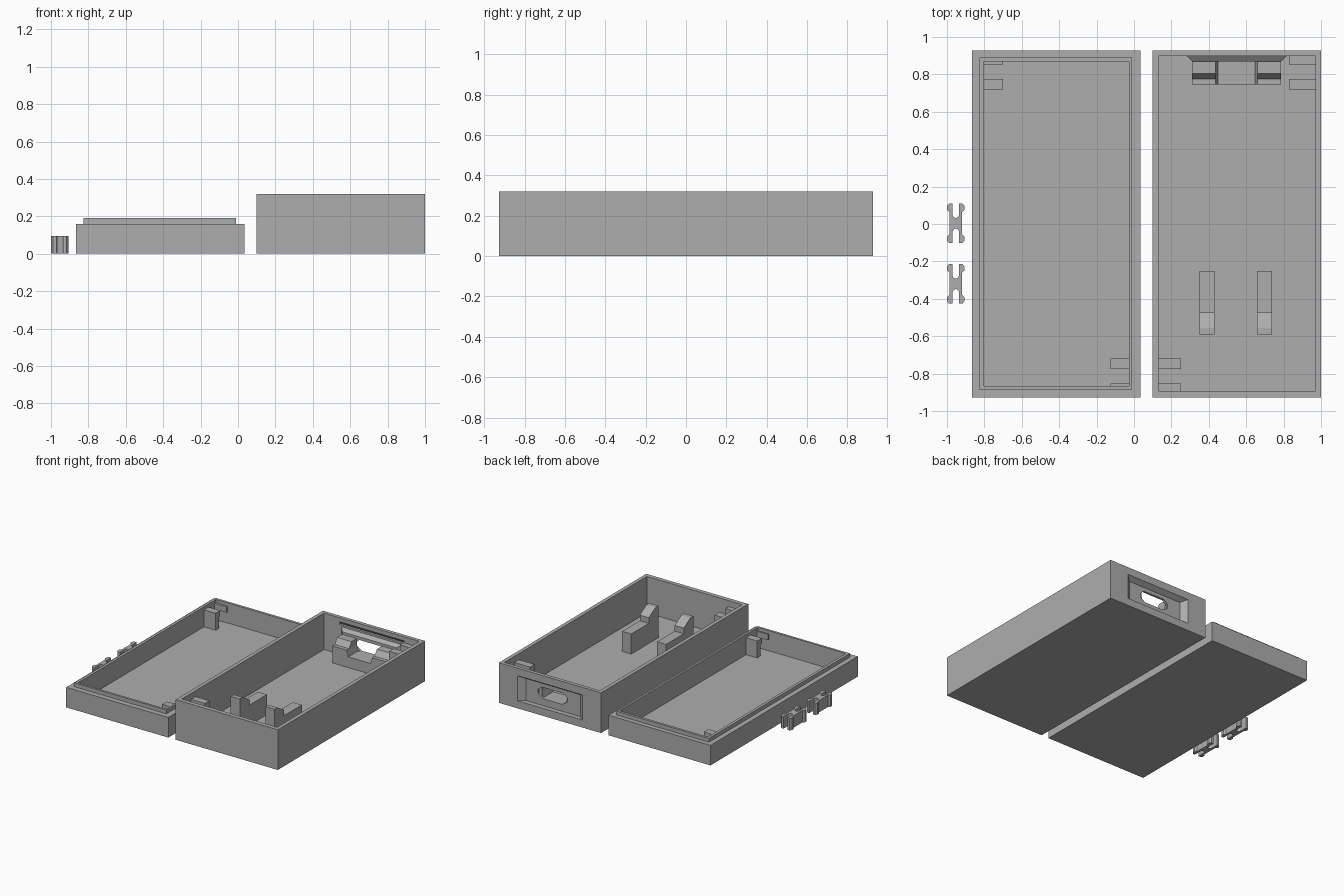
import bpy, bmesh, math

if "Cube" in bpy.data.objects:
    bpy.data.objects.remove(bpy.data.objects["Cube"])

grey = bpy.data.materials.new("plain_grey")
grey.diffuse_color = (0.42, 0.42, 0.42, 1)
grey.use_nodes = True
grey.node_tree.nodes["Principled BSDF"].inputs["Base Color"].default_value = grey.diffuse_color


def finish(bm, name):
    bmesh.ops.recalc_face_normals(bm, faces=bm.faces)
    me = bpy.data.meshes.new(name)
    bm.to_mesh(me)
    bm.free()
    me.materials.append(grey)
    ob = bpy.data.objects.new(name, me)
    bpy.context.collection.objects.link(ob)
    return ob


def loft(name, rings):
    """Bridge successive point rings and cap both ends."""
    bm = bmesh.new()
    vs = [[bm.verts.new(p) for p in r] for r in rings]
    n = len(vs[0])
    for a, b in zip(vs, vs[1:]):
        for i in range(n):
            j = (i + 1) % n
            bm.faces.new((a[i], a[j], b[j], b[i]))
    bm.faces.new(vs[0])
    bm.faces.new(vs[-1])
    return finish(bm, name)


def rect_z(x0, x1, y0, y1, z):
    return [(x0, y0, z), (x1, y0, z), (x1, y1, z), (x0, y1, z)]


def rect_y(x0, x1, z0, z1, y):
    return [(x0, y, z0), (x1, y, z0), (x1, y, z1), (x0, y, z1)]


def along_x(name, yz, x0, x1):
    return loft(name, [[(x, y, z) for y, z in yz] for x in (x0, x1)])


def boolean(target, tool, op):
    m = target.modifiers.new(op, 'BOOLEAN')
    m.object, m.operation, m.solver = tool, op, 'EXACT'
    bpy.context.view_layer.objects.active = target
    bpy.ops.object.modifier_apply(modifier=m.name)
    bpy.data.objects.remove(tool)


# Shallow lid tray with a stepped lip
lo = (-0.865, 0.035, -0.927, 0.927)
lip = (-0.825, -0.012, -0.885, 0.89)
li = (-0.803, -0.027, -0.867, 0.87)
loft("lid_tray", [rect_z(*r, z) for r, z in
                  ((lo, 0), (lo, .16), (lip, .16), (lip, .19), (li, .19), (li, .03))])

# Deep base tray
bo = (0.10, 1.0, -0.927, 0.927)
bi = (0.13, 0.97, -0.893, 0.898)
base = loft("base_tray", [rect_z(*r, z) for r, z in
                          ((bo, 0), (bo, .32), (bi, .32), (bi, .03))])

# Back wall: inner bulge, outer tapered recess, chamfered port and a thin groove
boolean(base, loft("bulge", [rect_y(.265, .835, .02, .262, .91),
                             rect_y(.285, .815, .02, .25, .896),
                             rect_y(.31, .787, .02, .23, .87)]), 'UNION')
boolean(base, loft("recess", [rect_y(.26, .84, .055, .265, .935),
                              rect_y(.265, .835, .06, .26, .927),
                              rect_y(.31, .787, .06, .235, .888)]), 'DIFFERENCE')
port = [(.47, .115), (.64, .115), (.685, .145), (.685, .175), (.65, .205),
        (.46, .205), (.425, .175), (.425, .145)]
boolean(base, loft("port", [[(x, y, z) for x, z in port] for y in (.84, .95)]), 'DIFFERENCE')
boolean(base, along_x("groove", [(.89, .265), (.89, .288), (.898, .288), (.912, .268)],
                      .265, .835), 'DIFFERENCE')


# Corner clip sockets: slotted towers with a small undercut below the top ledge
def socket(name, x0, x1, wall, top, side):
    cut = top - .045
    post = [(.718, .03), (.76, .03), (.76, cut), (.776, cut), (.776, top), (.718, top)]
    back = [(wall, .03), (wall, top), (.853, top), (.853, cut), (.866, cut), (.866, .03)]
    for part, prof in (("post", post), ("back", back)):
        along_x(name + "_" + part, [(side * y, z) for y, z in prof], x0, x1)


socket("lid_back_socket", -.805, -.70, .872, .165, 1)
socket("lid_front_socket", -.125, -.025, .869, .165, -1)
socket("base_back_socket", .83, .972, .90, .272, 1)
socket("base_front_socket", .128, .25, .895, .272, -1)

# Two stepped board supports with a sloped stop
stop = [(-.25, .02), (-.25, .19), (-.472, .19), (-.472, .235), (-.555, .285),
        (-.592, .285), (-.592, .02)]
for i, x in enumerate((.35, .658)):
    along_x(f"board_support_{i + 1}", stop, x, x + .08)

# Cradle in front of the port: raised stepped ends and a low middle with sloped sides
shelf = [(.745, .02), (.745, .165), (.775, .165), (.805, .21), (.872, .21), (.872, .02)]
for i, (x0, x1) in enumerate(((.31, .437), (.66, .787))):
    along_x(f"cradle_end_{i + 1}", shelf, x0, x1)
mid = [(.437, .02), (.437, .165), (.45, .115), (.647, .115), (.66, .165), (.66, .02)]
loft("cradle_middle", [[(x, y, z) for x, z in mid] for y in (.745, .872)])

# Two H-shaped snap clips, mirrored from a quarter outline
quarter = [(.034, 0), (.034, .06), (.047, .072), (.047, .092), (.036, .106), (.017, .106)]
quarter += [(.017 * math.cos(a), .045 - .017 * math.sin(a))
            for a in (0, math.pi / 6, math.pi / 3, math.pi / 2)]
upper = quarter + [(-x, y) for x, y in quarter[-2::-1]]
outline = upper + [(-x, -y) for x, y in upper[1:-1]]
for i, cy in enumerate((.004, -.32)):
    loft(f"snap_clip_{i + 1}", [[(x - .953, y + cy, z) for x, y in outline] for z in (0, .095)])
